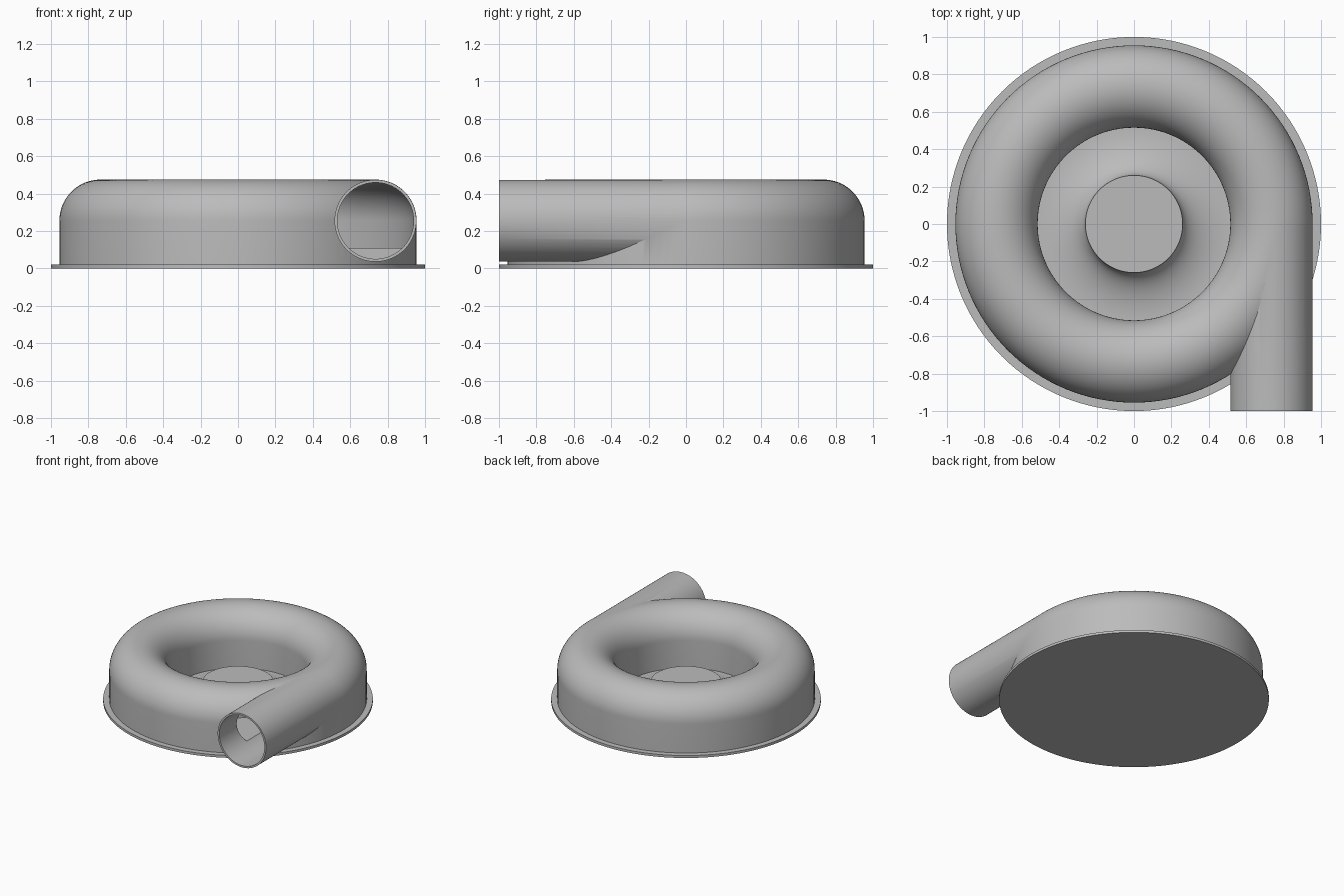
import bpy, bmesh, math
from mathutils import Matrix, Vector

cube = bpy.data.objects.get("Cube")
if cube:
    bpy.data.objects.remove(cube, do_unlink=True)

SEGMENTS = 128
TUBE_X, TUBE_Z = 0.735, 0.255      # centre of the volute tube
TUBE_R, BORE_R = 0.22, 0.205       # outer and inner tube radius

grey = bpy.data.materials.new("cast grey")
colour = (0.5, 0.5, 0.5, 1)
grey.use_nodes = True
grey.diffuse_color = colour
grey.node_tree.nodes["Principled BSDF"].inputs["Base Color"].default_value = colour


def finish(name, bm):
    bmesh.ops.remove_doubles(bm, verts=bm.verts, dist=1e-5)
    bmesh.ops.recalc_face_normals(bm, faces=bm.faces)
    mesh = bpy.data.meshes.new(name)
    bm.to_mesh(mesh)
    bm.free()
    mesh.materials.append(grey)
    obj = bpy.data.objects.new(name, mesh)
    bpy.context.collection.objects.link(obj)
    return obj


def lathe(name, profile, closed=False):
    """Revolve an (r, z) profile about the z axis."""
    bm = bmesh.new()
    verts = [bm.verts.new((r, 0, z)) for r, z in profile]
    edges = [bm.edges.new(pair) for pair in zip(verts, verts[1:])]
    if closed:
        edges.append(bm.edges.new((verts[-1], verts[0])))
    bmesh.ops.spin(bm, geom=verts + edges, cent=(0, 0, 0), axis=(0, 0, 1),
                   angle=math.tau, steps=SEGMENTS)
    return finish(name, bm)


def rod(name, radius, y0, y1):
    """Solid cylinder along y, on the tube centre."""
    bm = bmesh.new()
    place = (Matrix.Translation(Vector((TUBE_X, (y0 + y1) / 2, TUBE_Z)))
             @ Matrix.Rotation(math.pi / 2, 4, 'X'))
    bmesh.ops.create_cone(bm, cap_ends=True, segments=96, radius1=radius,
                          radius2=radius, depth=y1 - y0, matrix=place)
    return finish(name, bm)


def arch(radius, floor):
    """Tube section: straight sides below, a half circle on top."""
    steps = 40
    arc = [(TUBE_X + radius * math.cos(math.pi * i / steps),
            TUBE_Z + radius * math.sin(math.pi * i / steps)) for i in range(steps + 1)]
    return [(TUBE_X + radius, floor)] + arc + [(TUBE_X - radius, floor)]


def combine(target, other, operation):
    other.hide_render = True
    mod = target.modifiers.new(operation.lower(), 'BOOLEAN')
    mod.operation, mod.object, mod.solver = operation, other, 'EXACT'
    bpy.context.view_layer.objects.active = target
    bpy.ops.object.modifier_apply(modifier=mod.name)
    bpy.data.objects.remove(other, do_unlink=True)


# Round base flange
base = lathe("base_flange", [(0, 0), (1, 0), (1, 0.02), (0, 0.02)])

# Hub with a flared foot
flare = [(0.515 - 0.255 * math.cos(t), 0.165 - 0.135 * math.sin(t))
         for t in (math.pi / 2 * i / 20 for i in range(21))]
hub = lathe("hub", [(0, 0.165)] + flare + [(0.515, 0.015), (0, 0.015)])

# Hollow volute housing with its tangential outlet pipe
housing = lathe("volute_housing", arch(TUBE_R, 0.02), closed=True)
combine(housing, rod("outlet_pipe", TUBE_R - 0.001, -1, 0), 'UNION')
combine(housing, lathe("cavity", arch(BORE_R, 0.11), closed=True), 'DIFFERENCE')
combine(housing, rod("outlet_bore", BORE_R - 0.001, -1.1, 0), 'DIFFERENCE')

# Smooth shading with crisp edges
bpy.ops.object.select_all(action='DESELECT')
for part in (base, hub, housing):
    part.select_set(True)
bpy.context.view_layer.objects.active = housing
bpy.ops.object.shade_smooth_by_angle(angle=math.radians(30))
